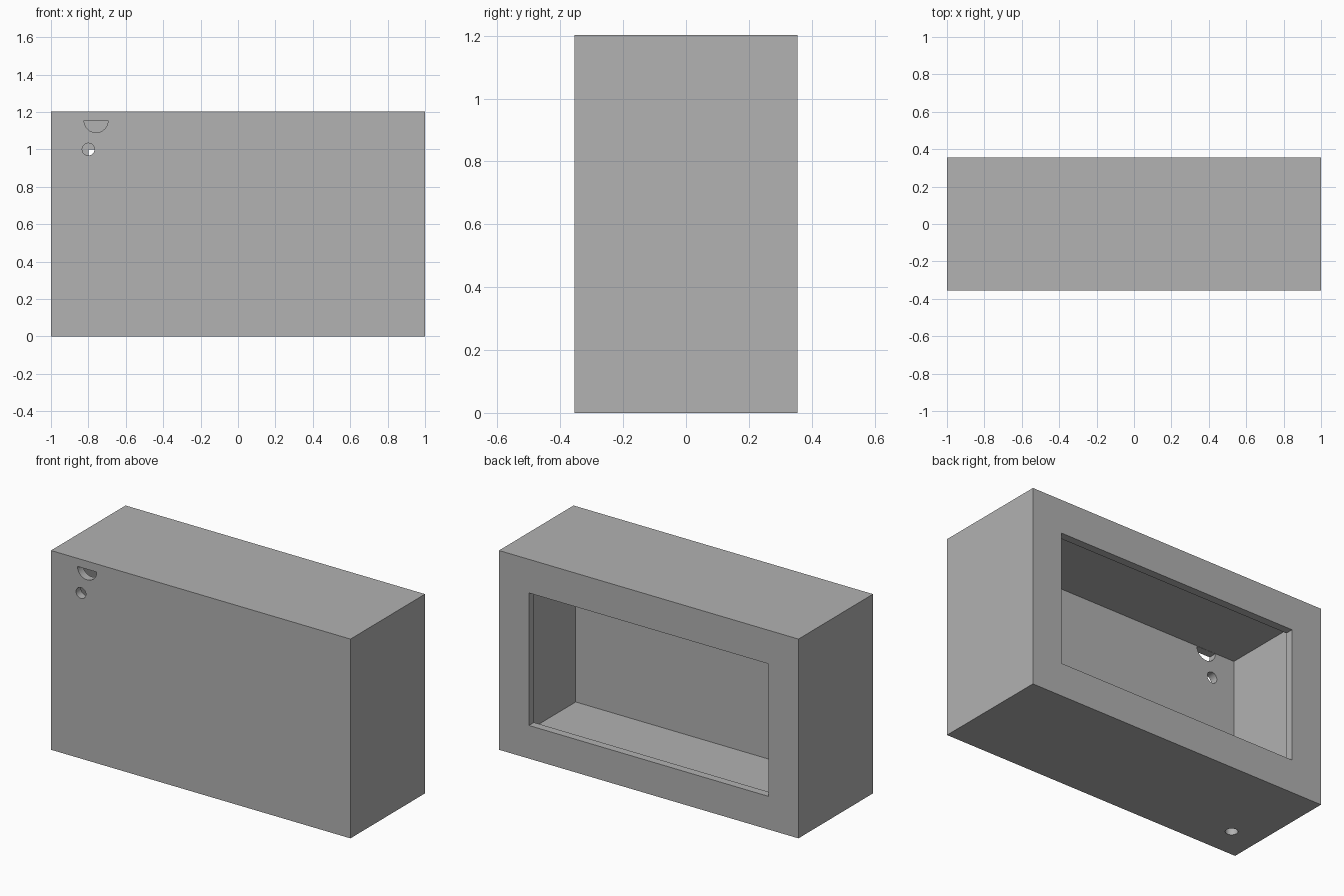
import bpy, bmesh
from math import pi, cos, sin
from mathutils import Vector

if "Cube" in bpy.data.objects:
    bpy.data.objects.remove(bpy.data.objects["Cube"])

WIDTH, DEPTH, HEIGHT, WALL = 2.0, 0.711, 1.203, 0.048
FRONT = -DEPTH / 2
BACK = DEPTH / 2

grey = bpy.data.materials.new("plain grey")
grey.use_nodes = True
colour = (0.445, 0.445, 0.445, 1)
grey.diffuse_color = colour
grey.node_tree.nodes["Principled BSDF"].inputs["Base Color"].default_value = colour


def add_object(name, bm):
    bmesh.ops.recalc_face_normals(bm, faces=bm.faces)
    mesh = bpy.data.meshes.new(name)
    bm.to_mesh(mesh)
    bm.free()
    mesh.materials.append(grey)
    obj = bpy.data.objects.new(name, mesh)
    bpy.context.collection.objects.link(obj)
    return obj


def box(name, low, high):
    low, high = Vector(low), Vector(high)
    bm = bmesh.new()
    bmesh.ops.create_cube(bm, size=1)
    for v in bm.verts:
        v.co = (low + high) / 2 + v.co * (high - low)
    return add_object(name, bm)


def round_bar(name, centre, radius, along, sweep=2 * pi, steps=40):
    """Full or lower-half disc, extruded through a wall."""
    bm = bmesh.new()
    count = steps if sweep > pi else steps + 1
    verts = []
    for i in range(count):
        a = pi + sweep * i / steps
        p, q = radius * cos(a), radius * sin(a)
        offset = Vector((p, 0, q)) if along.y else Vector((p, q, 0))
        verts.append(bm.verts.new(Vector(centre) + offset))
    face = bm.faces.new(verts)
    moved = bmesh.ops.extrude_face_region(bm, geom=[face])["geom"]
    bmesh.ops.translate(bm, vec=along,
                        verts=[g for g in moved if isinstance(g, bmesh.types.BMVert)])
    return add_object(name, bm)


# Outer shell
case = box("hollow_case", (-WIDTH / 2, FRONT, 0), (WIDTH / 2, BACK, HEIGHT))

# Inner space, back window, and the holes through front and floor
side = WIDTH / 2 - WALL
through_front = Vector((0, 0.08, 0))
through_floor = Vector((0, 0, 0.08))
cutters = [
    box("cavity_cutter", (-side, FRONT + WALL, WALL), (side, BACK - WALL, HEIGHT - WALL)),
    box("window_cutter", (-0.8, BACK - 0.1, 0.2), (0.8, BACK + 0.1, 1.0)),
    round_bar("half_round_cutter", (-0.759, FRONT - 0.02, 1.154), 0.064, through_front, pi),
    round_bar("front_hole_cutter", (-0.8, FRONT - 0.02, 1.0), 0.033, through_front),
    round_bar("floor_hole_cutter", (-0.82, -0.17, -0.02), 0.034, through_floor),
]
for cutter in cutters:
    cutter.hide_render = True
    cut = case.modifiers.new(cutter.name, 'BOOLEAN')
    cut.operation = 'DIFFERENCE'
    cut.solver = 'EXACT'
    cut.object = cutter

# Bake the cuts and discard the cutters
bpy.context.view_layer.update()
shape = bpy.data.meshes.new_from_object(case.evaluated_get(bpy.context.evaluated_depsgraph_get()))
case.modifiers.clear()
case.data = shape
for cutter in cutters:
    bpy.data.objects.remove(cutter)
shape.materials.clear()
shape.materials.append(grey)
for face in shape.polygons:
    face.material_index = 0

bpy.ops.object.select_all(action='DESELECT')
case.select_set(True)
bpy.context.view_layer.objects.active = case
bpy.ops.object.shade_smooth_by_angle()
